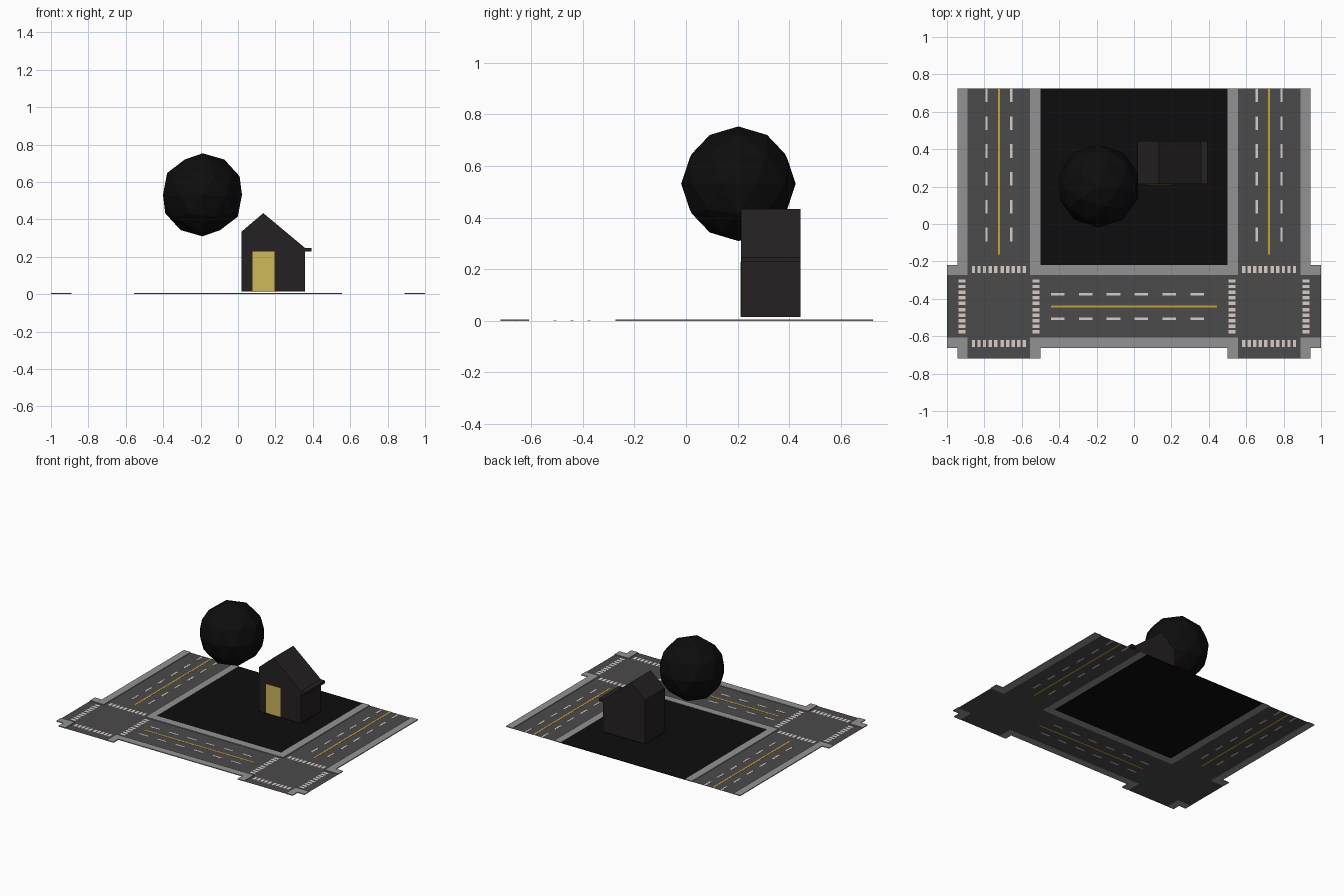
import bpy, bmesh

if "Cube" in bpy.data.objects:
    bpy.data.objects.remove(bpy.data.objects["Cube"])

def material(name, rgb):
    m = bpy.data.materials.new(name)
    m.diffuse_color = (*rgb, 1)
    m.use_nodes = True
    m.node_tree.nodes["Principled BSDF"].inputs["Base Color"].default_value = m.diffuse_color
    return m

ASPHALT = material("asphalt", (0.07, 0.07, 0.07))
CURB = material("pavement", (0.29, 0.29, 0.29))
WHITE = material("white_paint", (0.70, 0.62, 0.58))
YELLOW = material("yellow_paint", (0.60, 0.36, 0.03))
BLACK = material("black", (0.004, 0.004, 0.004))
HOUSE = material("house_dark", (0.018, 0.015, 0.016))
GOLD = material("door_gold", (0.62, 0.48, 0.10))

def finish(bm, name, mat):
    bmesh.ops.recalc_face_normals(bm, faces=bm.faces)
    me = bpy.data.meshes.new(name)
    bm.to_mesh(me)
    bm.free()
    ob = bpy.data.objects.new(name, me)
    bpy.context.collection.objects.link(ob)
    me.materials.append(mat)
    return ob

def slabs(name, rects, z0, z1, mat):
    """One object from many (x0, x1, y0, y1) rectangles; flat when z0 == z1."""
    bm = bmesh.new()
    for x0, x1, y0, y1 in rects:
        x0, x1 = sorted((x0, x1))
        y0, y1 = sorted((y0, y1))
        f = bm.faces.new([bm.verts.new(p) for p in
                          ((x0, y0, z0), (x1, y0, z0), (x1, y1, z0), (x0, y1, z0))])
        if z1 > z0:
            top = bmesh.ops.extrude_face_region(bm, geom=[f], use_keep_orig=True)["geom"]
            bmesh.ops.translate(bm, vec=(0, 0, z1 - z0),
                                verts=[v for v in top if isinstance(v, bmesh.types.BMVert)])
    return finish(bm, name, mat)

# Road grid: lane half width, pavement outer edge, crossing half size
R, P, T = 0.167, 0.222, 0.278
CX, CY, BACK = 0.722, -0.441, 0.725
LINE = 0.006
road, pave, white, yellow, stripes = [], [], [], [], []

# Front street between the crossings
road.append((-CX + T, CX - T, CY - R, CY + R))
yellow.append((-CX + T, CX - T, CY - LINE, CY + LINE))
for s in (-1, 1):
    pave.append((-CX + T, CX - T, CY + s * R, CY + s * P))
    for k in range(6):
        x = -0.444 + 0.149 * k
        y = CY + s * 0.066
        white.append((x, x + 0.073, y - LINE, y + LINE))

for cx in (-CX, CX):
    # Side street
    road.append((cx - R, cx + R, CY + T, BACK))
    yellow.append((cx - LINE, cx + LINE, CY + T, BACK))
    for s in (-1, 1):
        pave.append((cx + s * R, cx + s * P, CY + T, BACK))
        x = cx + s * 0.066
        for k in range(6):
            y = BACK - 0.149 * k
            white.append((x - LINE, x + LINE, y - 0.073, y))
    # Crossing: cross-shaped road with L-shaped corner pavements
    road.append((cx - R, cx + R, CY - T, CY + T))
    for s in (-1, 1):
        road.append((cx + s * R, cx + s * T, CY - R, CY + R))
        for t in (-1, 1):
            pave.append((cx + s * R, cx + s * T, CY + t * R, CY + t * P))
            pave.append((cx + s * R, cx + s * P, CY + t * P, CY + t * T))
            # Zebra bars
            for k in range(5):
                a = t * (0.009 + 0.0295 * k)
                b = a + t * 0.018
                stripes.append((cx + a, cx + b, CY + s * 0.18, CY + s * 0.217))
                stripes.append((cx + s * 0.18, cx + s * 0.217, CY + a, CY + b))

slabs("road_surface", road, 0.001, 0.001, ASPHALT)
slabs("pavements", pave, 0.0, 0.006, CURB)
slabs("lane_dashes", white, 0.0, 0.002, WHITE)
slabs("centre_lines", yellow, 0.0, 0.002, YELLOW)
slabs("zebra_crossings", stripes, 0.002, 0.002, WHITE)
slabs("yard", [(-CX + P, CX - P, CY + P, BACK)], 0.0, 0.004, BLACK)

# House: asymmetric gable profile extruded along y
Y0, Y1 = 0.214, 0.444
bm = bmesh.new()
profile = [(0.02, 0.014), (0.357, 0.014), (0.357, 0.248), (0.135, 0.433), (0.02, 0.335)]
face = bm.faces.new([bm.verts.new((x, Y0, z)) for x, z in profile])
ext = bmesh.ops.extrude_face_region(bm, geom=[face], use_keep_orig=True)["geom"]
bmesh.ops.translate(bm, vec=(0, Y1 - Y0, 0),
                    verts=[v for v in ext if isinstance(v, bmesh.types.BMVert)])
finish(bm, "house_body", HOUSE)
slabs("eave", [(0.35, 0.392, Y0, Y1)], 0.229, 0.248, HOUSE)
slabs("door", [(0.078, 0.194, Y0 - 0.002, Y0 + 0.01)], 0.016, 0.228, GOLD)

# Tree crown: low-poly ball
bm = bmesh.new()
bmesh.ops.create_icosphere(bm, subdivisions=2, radius=0.222)
bmesh.ops.translate(bm, verts=bm.verts, vec=(-0.19, 0.203, 0.531))
finish(bm, "tree_crown", BLACK)
